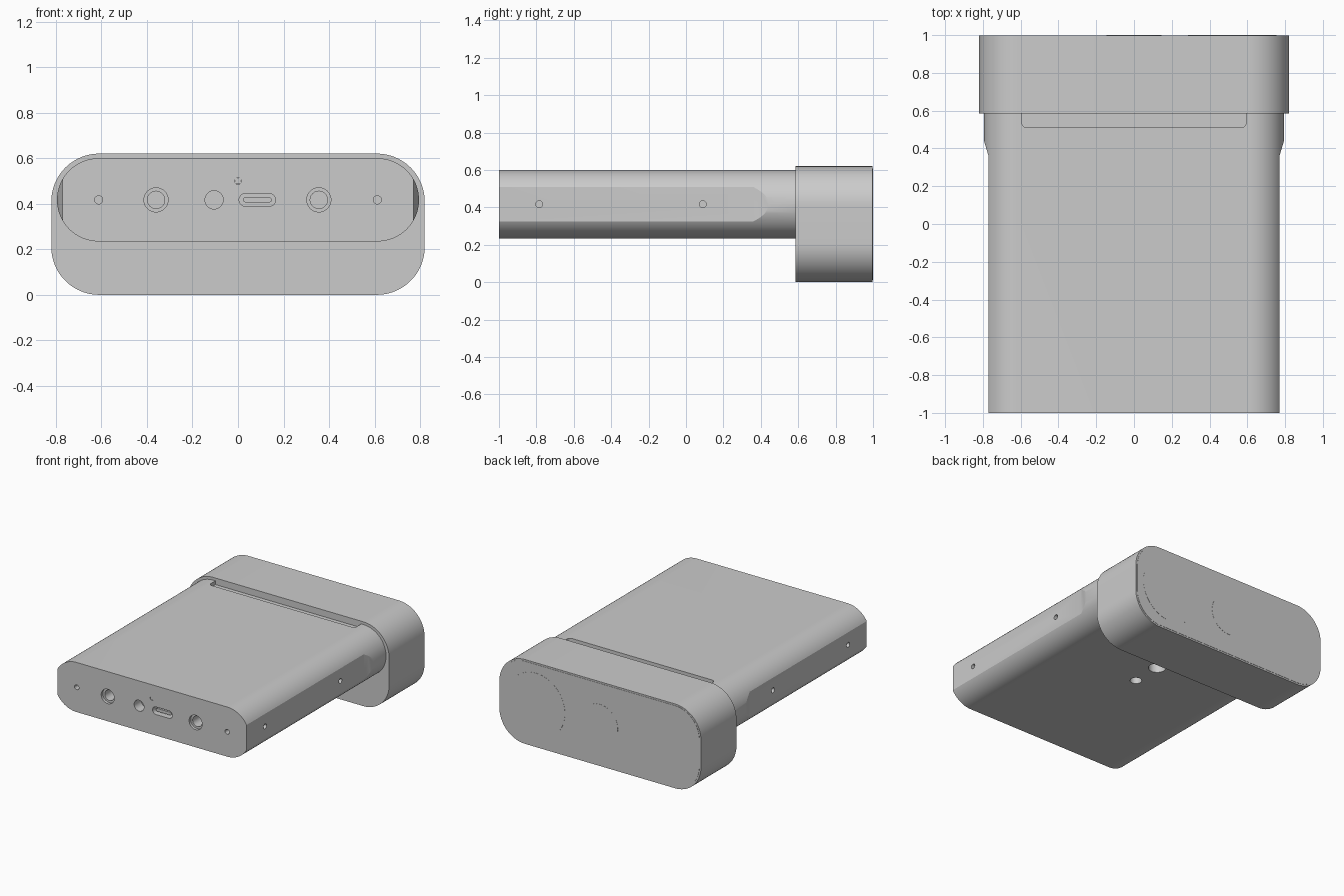
import bpy, bmesh, math

if "Cube" in bpy.data.objects:
    bpy.data.objects.remove(bpy.data.objects["Cube"])

MAPS = {'x': lambda u, v, t: (t, u, v),
        'y': lambda u, v, t: (u, t, v),
        'z': lambda u, v, t: (u, v, t)}


def prism(name, pts, axis, a, b):
    """Extrude a 2D outline along an axis from a to b."""
    bm = bmesh.new()
    f = MAPS[axis]
    lo = [bm.verts.new(f(u, v, a)) for u, v in pts]
    hi = [bm.verts.new(f(u, v, b)) for u, v in pts]
    n = len(pts)
    bm.faces.new(lo)
    bm.faces.new(hi)
    for i in range(n):
        j = (i + 1) % n
        bm.faces.new((lo[i], lo[j], hi[j], hi[i]))
    bmesh.ops.recalc_face_normals(bm, faces=bm.faces)
    me = bpy.data.meshes.new(name)
    bm.to_mesh(me)
    bm.free()
    ob = bpy.data.objects.new(name, me)
    bpy.context.collection.objects.link(ob)
    return ob


def rrect(cu, cv, hu, hv, r, seg=16):
    """Rounded rectangle outline from centre, half sizes and corner radius."""
    pts = []
    for k, (su, sv) in enumerate(((1, 1), (-1, 1), (-1, -1), (1, -1))):
        for i in range(seg + 1):
            t = math.radians(90 * (k + i / seg))
            p = (cu + su * (hu - r) + r * math.cos(t),
                 cv + sv * (hv - r) + r * math.sin(t))
            if not pts or math.dist(p, pts[-1]) > 1e-5:
                pts.append(p)
    if math.dist(pts[0], pts[-1]) < 1e-5:
        pts.pop()
    return pts


def circle(cu, cv, r, n=40):
    return [(cu + r * math.cos(2 * math.pi * i / n),
             cv + r * math.sin(2 * math.pi * i / n)) for i in range(n)]


def cut(target, pts, axis, a, b):
    """Subtract an extruded outline from the target."""
    c = prism('cutter', pts, axis, a, b)
    c.hide_render = True
    m = target.modifiers.new('cut', 'BOOLEAN')
    m.operation = 'DIFFERENCE'
    m.solver = 'EXACT'
    m.object = c
    bpy.context.view_layer.objects.active = target
    bpy.ops.object.modifier_apply(modifier=m.name)
    bpy.data.objects.remove(c)


ZC = 0.417  # centre height of the slim body

# Camera head with its inset window and lens discs on the back
prism('head', rrect(0, 0.31, 0.82, 0.31, 0.21, 24), 'y', 0.585, 0.997)
prism('head_window', rrect(0, 0.31, 0.808, 0.298, 0.198, 24), 'y', 0.98, 0.999)
prism('large_lens', circle(0.52, 0.31, 0.235, 64), 'y', 0.98, 1.0)
prism('small_lens', circle(0.0, 0.31, 0.145, 64), 'y', 0.98, 1.0)

# Slim body with flattened sides that run out before the head
body = prism('body', rrect(0, ZC, 0.795, 0.1825, 0.1824, 24), 'y', -1, 0.595)
for s in (1, -1):
    flat = [(0.77, -1.1), (0.77, 0.36), (0.797, 0.45), (0.9, 0.45), (0.9, -1.1)]
    cut(body, [(s * u, v) for u, v in flat], 'z', 0.1, 0.8)

# Shallow slot in the top beside the head
cut(body, rrect(0, 0.58, 0.593, 0.07, 0.025, 6), 'z', 0.572, 0.7)

# Small pinholes on both sides and on the front
for s in (1, -1):
    for y in (-0.785, 0.09):
        cut(body, circle(y, ZC, 0.018, 20), 'x', s * 0.73, s * 0.9)
    cut(body, circle(s * 0.612, ZC, 0.018, 20), 'y', -1.1, -0.96)

# Front sockets: two stepped jacks, power socket, cable port, indicator
for x in (-0.36, 0.355):
    cut(body, circle(x, ZC, 0.053), 'y', -1.1, -0.98)
    cut(body, circle(x, ZC, 0.038), 'y', -1.1, -0.9)
cut(body, circle(-0.105, ZC, 0.04), 'y', -1.1, -0.92)
cut(body, rrect(0.085, ZC, 0.08, 0.028, 0.0279, 10), 'y', -1.1, -0.92)
prism('port_tongue', rrect(0.085, ZC, 0.063, 0.011, 0.0109, 6), 'y', -0.985, -0.9)
cut(body, circle(0, 0.5, 0.015, 20), 'y', -1.1, -0.99)
prism('indicator_light', circle(0, 0.5, 0.0145, 20), 'y', -0.998, -0.985)

# Mounting holes in the underside
cut(body, circle(0, 0.02, 0.04), 'z', 0.1, 0.29)
cut(body, circle(0, 0.245, 0.06), 'z', 0.1, 0.33)

# Smooth shading with sharp edges kept
for ob in bpy.data.objects:
    ob.select_set(True)
bpy.context.view_layer.objects.active = body
bpy.ops.object.shade_smooth_by_angle(angle=math.radians(20))
